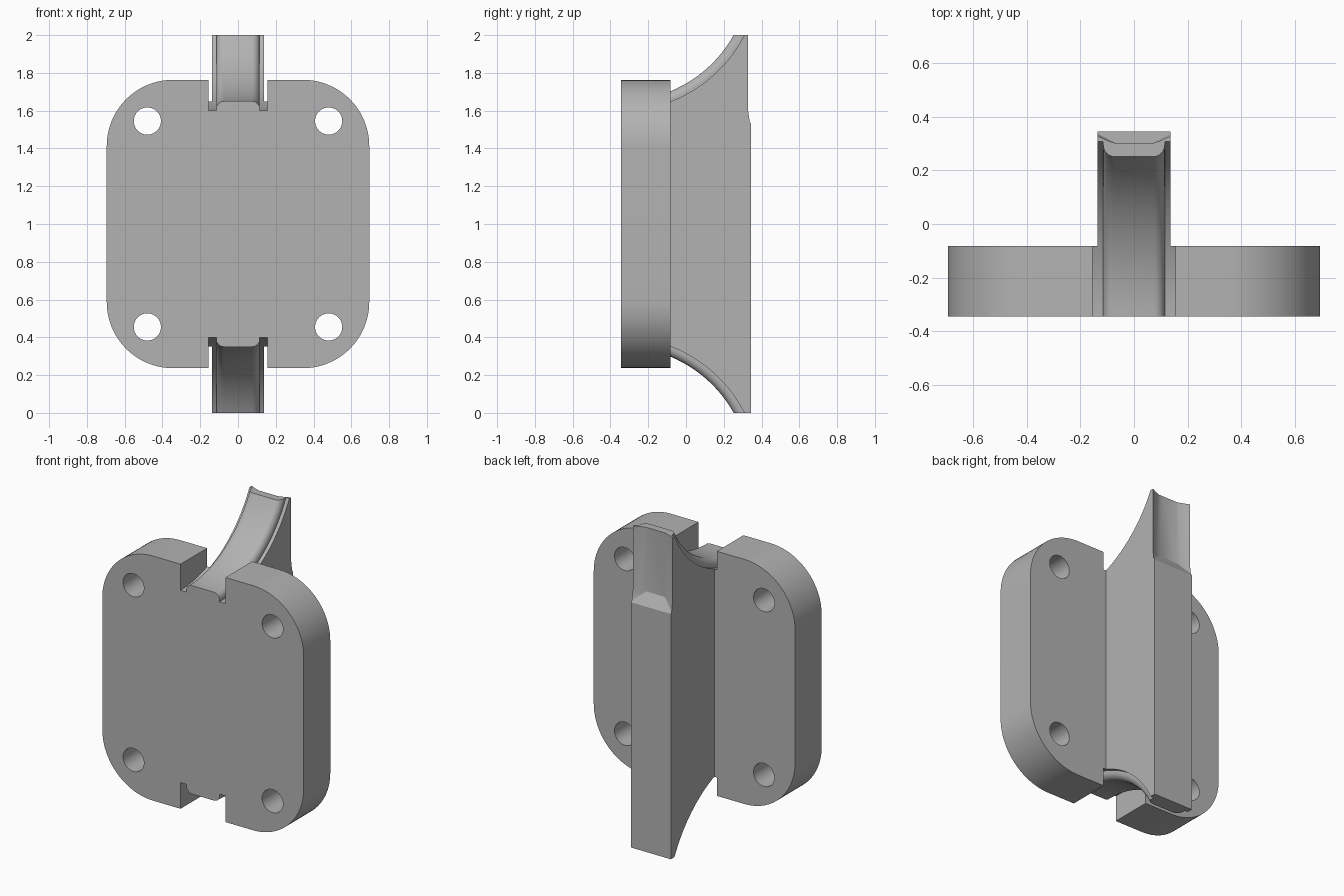
import bpy, bmesh
from math import sin, cos, pi, radians

cube = bpy.data.objects.get("Cube")
if cube:
    bpy.data.objects.remove(cube, do_unlink=True)

gray = bpy.data.materials.new("plain gray")
gray.use_nodes = True
gray.diffuse_color = (0.45, 0.45, 0.45, 1)
gray.node_tree.nodes["Principled BSDF"].inputs["Base Color"].default_value = (0.45, 0.45, 0.45, 1)

FRONT, BACK, PLATE_BACK = -0.345, 0.345, -0.083
MID = 1.0


def finish(bm, name):
    bmesh.ops.recalc_face_normals(bm, faces=bm.faces)
    mesh = bpy.data.meshes.new(name)
    bm.to_mesh(mesh)
    bm.free()
    mesh.materials.append(gray)
    obj = bpy.data.objects.new(name, mesh)
    bpy.context.collection.objects.link(obj)
    return obj


def prism(name, outline, y0, y1):
    """Extrude an (x, z) outline along y."""
    bm = bmesh.new()
    face = bm.faces.new([bm.verts.new((x, y0, z)) for x, z in outline])
    new = bmesh.ops.extrude_face_region(bm, geom=[face])["geom"]
    verts = [v for v in new if isinstance(v, bmesh.types.BMVert)]
    bmesh.ops.translate(bm, verts=verts, vec=(0, y1 - y0, 0))
    return finish(bm, name)


def arc(cx, cz, r, start, end, n):
    return [(cx + r * cos(radians(start + (end - start) * i / n)),
             cz + r * sin(radians(start + (end - start) * i / n))) for i in range(n + 1)]


def combine(target, other, operation):
    mod = target.modifiers.new(operation, "BOOLEAN")
    mod.operation, mod.object, mod.solver = operation, other, "EXACT"
    bpy.context.view_layer.objects.active = target
    bpy.ops.object.modifier_apply(modifier=mod.name)
    bpy.data.objects.remove(other, do_unlink=True)


# Rounded mounting plate
w, h, r = 0.695, 0.763, 0.35
outline = []
for sx, sz, start in ((1, 1, 0), (-1, 1, 90), (-1, -1, 180), (1, -1, 270)):
    outline += arc(sx * (w - r), MID + sz * (h - r), r, start, start + 90, 20)
bracket = prism("bracket_plate_with_fin", outline, FRONT, PLATE_BACK)

# Tall fin behind the plate
fin = prism("fin", [(-0.137, 0), (0.137, 0), (0.137, 2), (-0.137, 2)], -0.2, BACK)
combine(bracket, fin, "UNION")

# Bolt holes
for sx in (-1, 1):
    for sz in (-1, 1):
        hole = prism("hole_cutter", arc(sx * 0.48, MID + sz * 0.545, 0.072, 0, 360, 40)[:-1], -0.5, 0.1)
        combine(bracket, hole, "DIFFERENCE")

# Curved slots, each leaving a raised round-shouldered tongue
RIM, TONGUE, ROUND = 0.735, 0.685, 0.04
half = [(0.155, 0), (0.155, RIM), (0.115, RIM)]
half += [(x, rad) for x, rad in arc(0.115 - ROUND, TONGUE + ROUND, ROUND, 0, -90, 8)]
section = half + [(-x, rad) for x, rad in reversed(half)]
for side in (-1, 1):
    bm = bmesh.new()
    cz = MID + side * 1.335
    steps = 128
    rings = []
    for x, rad in section:
        if rad == 0:
            rings.append([bm.verts.new((x, FRONT, cz))] * steps)
        else:
            rings.append([bm.verts.new((x, FRONT + rad * sin(2 * pi * i / steps),
                                        cz - side * rad * cos(2 * pi * i / steps)))
                          for i in range(steps)])
    for a, b in zip(rings, rings[1:]):
        for i in range(steps):
            j = (i + 1) % steps
            bm.faces.new(list(dict.fromkeys((a[i], a[j], b[j], b[i]))))
    combine(bracket, finish(bm, "slot_cutter"), "DIFFERENCE")

# Shallow trough down the upper back of the fin
bm = bmesh.new()
for z in (1.6, 2.1):
    for x, y in ((0.15, 0.5), (0.15, 0.335), (0.137, 0.329), (0.1, 0.312), (0.065, 0.3)):
        for s in (-1, 1):
            bm.verts.new((s * x, y, z))
for s in (-1, 1):
    bm.verts.new((s * 0.15, BACK, 1.53))
    bm.verts.new((s * 0.15, 0.5, 1.53))
bmesh.ops.convex_hull(bm, input=bm.verts)
combine(bracket, finish(bm, "trough_cutter"), "DIFFERENCE")

# Smooth the curves, keep the edges crisp
bpy.ops.object.select_all(action="DESELECT")
bracket.select_set(True)
bpy.context.view_layer.objects.active = bracket
bpy.ops.object.shade_smooth_by_angle(angle=radians(25))
